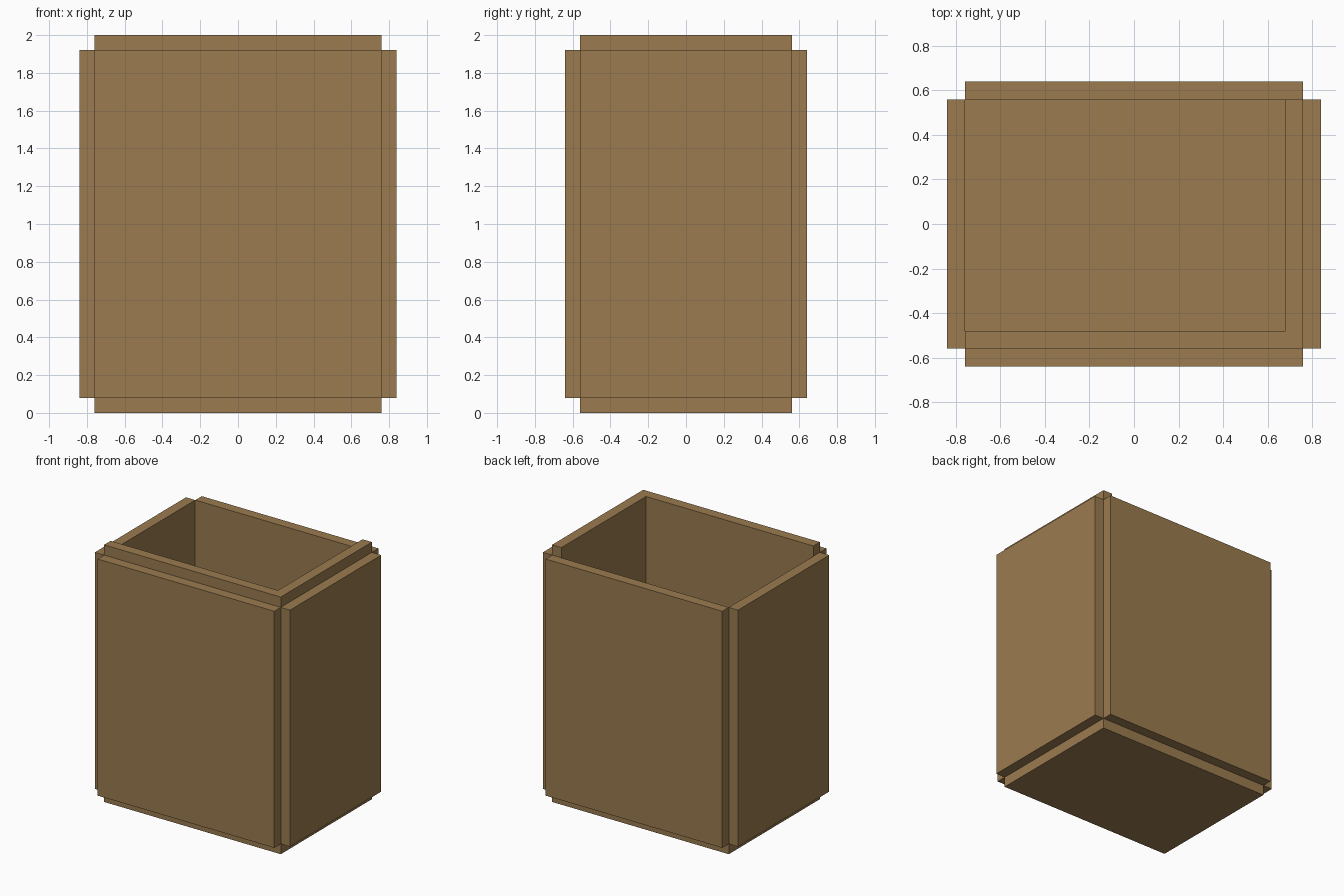
import bpy
import bmesh

cube = bpy.data.objects.get("Cube")
if cube:
    bpy.data.objects.remove(cube, do_unlink=True)

T = 0.08               # board thickness
X, Y = 0.76, 0.56      # half width and half depth inside the outer boards
Z0, Z1 = T, 2.0 - T    # bottom and top of the outer boards

COLOUR = (0.328, 0.198, 0.080, 1.0)
wood = bpy.data.materials.new("cardboard brown")
wood.use_nodes = True
wood.diffuse_color = COLOUR
bsdf = wood.node_tree.nodes["Principled BSDF"]
bsdf.inputs["Base Color"].default_value = COLOUR
bsdf.inputs["Roughness"].default_value = 0.9


def prism(name, outline, z0, z1):
    """Extrude a flat outline from z0 up to z1."""
    bm = bmesh.new()
    base = bm.faces.new([bm.verts.new((x, y, z0)) for x, y in outline])
    top = bmesh.ops.extrude_face_region(bm, geom=[base])["geom"]
    bmesh.ops.translate(bm, vec=(0, 0, z1 - z0),
                        verts=[v for v in top if isinstance(v, bmesh.types.BMVert)])
    bmesh.ops.recalc_face_normals(bm, faces=bm.faces)
    mesh = bpy.data.meshes.new(name)
    bm.to_mesh(mesh)
    bm.free()
    mesh.materials.append(wood)
    obj = bpy.data.objects.new(name, mesh)
    bpy.context.collection.objects.link(obj)
    return obj


def board(name, x0, x1, y0, y1, z0, z1):
    return prism(name, [(x0, y0), (x1, y0), (x1, y1), (x0, y1)], z0, z1)


# Bottom board
board("bottom_board", -X, X, -Y, Y, 0, T)

# Four outer boards with open notches at the corners
board("front_board", -X, X, -Y - T, -Y, Z0, Z1)
board("back_board", -X, X, Y, Y + T, Z0, Z1)
board("left_board", X, X + T, -Y, Y, Z0, Z1)
board("right_board", -X - T, -X, -Y, Y, Z0, Z1)

# L-shaped lining behind the front and left boards, rising above them as a lip
prism("inner_lining",
      [(-X, -Y), (X, -Y), (X, Y), (X - T, Y), (X - T, -Y + T), (-X, -Y + T)],
      Z0, 2.0)
